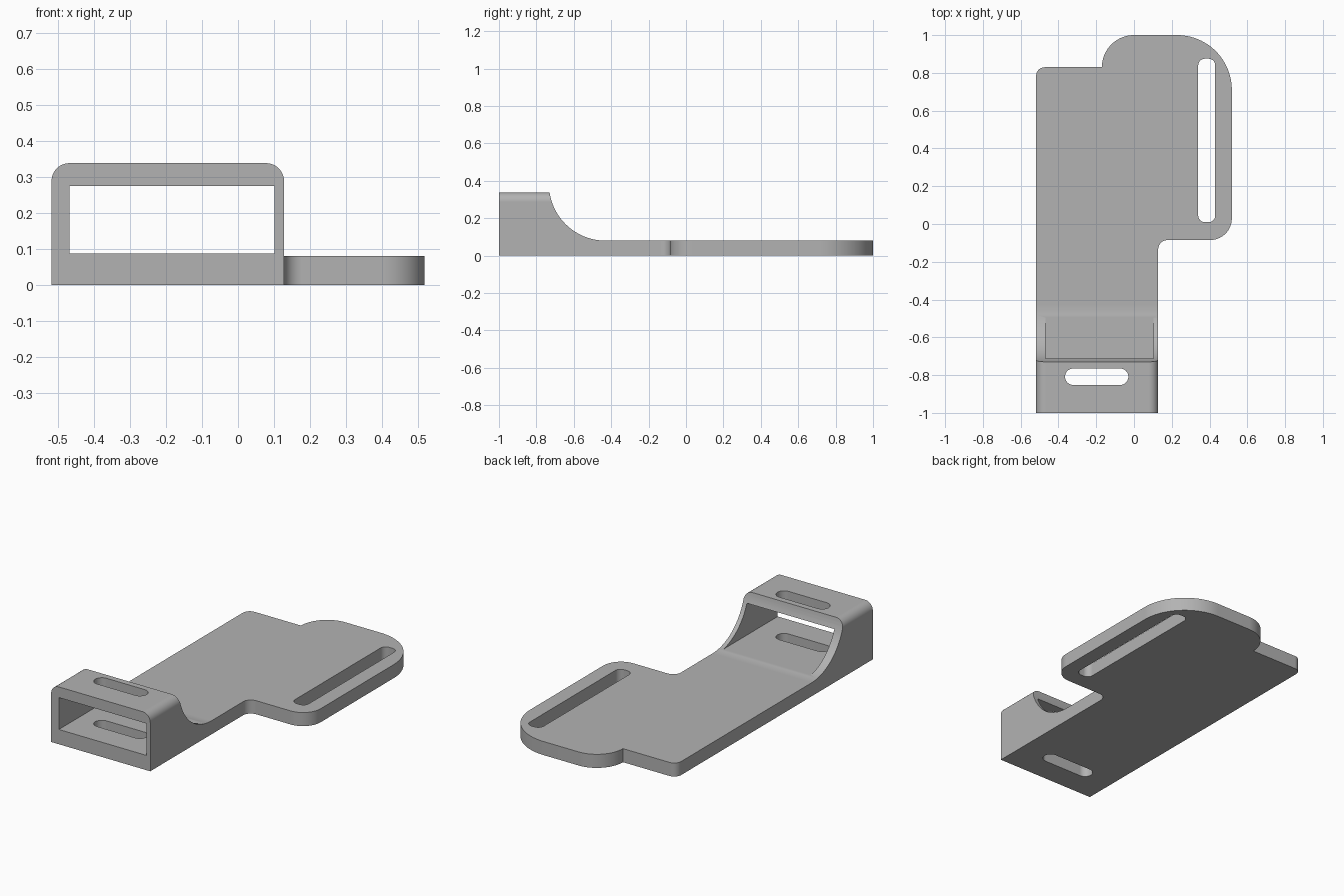
import bpy, bmesh, math

if "Cube" in bpy.data.objects:
    bpy.data.objects.remove(bpy.data.objects["Cube"])

def arc(cx, cy, r, a0, a1, n=14):
    """Points on a circular arc, angles in degrees."""
    return [(cx + r * math.cos(math.radians(a0 + (a1 - a0) * i / n)),
             cy + r * math.sin(math.radians(a0 + (a1 - a0) * i / n))) for i in range(n + 1)]

def rounded_rect(x0, x1, y0, y1, r):
    return (arc(x1 - r, y0 + r, r, -90, 0) + arc(x1 - r, y1 - r, r, 0, 90)[0:]
            + arc(x0 + r, y1 - r, r, 90, 180) + arc(x0 + r, y0 + r, r, 180, 270))

def prism(name, pts, axis, lo, hi):
    """Extrude a 2D profile along the given axis."""
    place = {'X': lambda a, b, t: (t, a, b),
             'Y': lambda a, b, t: (a, t, b),
             'Z': lambda a, b, t: (a, b, t)}[axis]
    bm = bmesh.new()
    bottom = [bm.verts.new(place(a, b, lo)) for a, b in pts]
    top = [bm.verts.new(place(a, b, hi)) for a, b in pts]
    bm.faces.new(bottom)
    bm.faces.new(top)
    n = len(pts)
    for i in range(n):
        j = (i + 1) % n
        bm.faces.new((bottom[i], bottom[j], top[j], top[i]))
    bmesh.ops.remove_doubles(bm, verts=bm.verts, dist=1e-5)
    bmesh.ops.recalc_face_normals(bm, faces=bm.faces)
    me = bpy.data.meshes.new(name)
    bm.to_mesh(me)
    bm.free()
    ob = bpy.data.objects.new(name, me)
    bpy.context.collection.objects.link(ob)
    return ob

def carve(target, tool, operation):
    """Apply a boolean and discard the tool."""
    tool.hide_render = True
    mod = target.modifiers.new(tool.name, 'BOOLEAN')
    mod.operation, mod.solver, mod.object = operation, 'EXACT', tool
    bpy.context.view_layer.objects.active = target
    bpy.ops.object.modifier_apply(modifier=mod.name)
    bpy.data.objects.remove(tool, do_unlink=True)

L, R, BOX_R = -0.518, 0.518, 0.128
PLATE, TOP = 0.08, 0.338

# plan outline: long strip with a rounded side lobe
outline = ([(L, -1), (BOX_R, -1)]
           + arc(BOX_R + 0.05, -0.135, 0.05, 180, 90, 10)
           + arc(R - 0.115, 0.03, 0.115, -90, 0)
           + arc(R - 0.29, 0.71, 0.29, 0, 90, 24)
           + arc(0, 0.83, 0.17, 90, 180, 18)
           + arc(L + 0.045, 0.83 - 0.045, 0.045, 90, 180, 10))
bracket = prism("bracket", outline, 'Z', -0.1, 0.5)

# side profile: tall sleeve sweeping down to the thin plate
side = ([(-1.2, 0), (1.2, 0), (1.2, PLATE)]
        + arc(-0.43, PLATE + 0.303, 0.303, 270, 180, 28)
        + [(-0.733, 0.7), (-1.2, 0.7)])
carve(bracket, prism("side_profile", side, 'X', -0.8, 0.8), 'INTERSECT')

# front profile: rounded upper edges of the sleeve
r = 0.05
front = ([(-0.7, -0.1), (0.7, -0.1), (0.7, TOP - r)]
         + arc(BOX_R - r, TOP - r, r, 0, 90, 12)
         + arc(L + r, TOP - r, r, 90, 180, 12)
         + [(-0.7, TOP - r)])
carve(bracket, prism("front_profile", front, 'Y', -1.3, 1.3), 'INTERSECT')

# rectangular tunnel through the sleeve
tunnel = [(-0.468, 0.087), (0.102, 0.087), (0.102, 0.275), (-0.468, 0.275)]
carve(bracket, prism("tunnel", tunnel, 'Y', -1.3, -0.2), 'DIFFERENCE')

# short slot through sleeve roof and floor, long strap slot in the lobe
carve(bracket, prism("sleeve_slot", rounded_rect(-0.365, -0.03, -0.852, -0.765, 0.0434),
                     'Z', -0.3, 0.8), 'DIFFERENCE')
carve(bracket, prism("strap_slot", rounded_rect(0.34, 0.43, 0.01, 0.875, 0.035),
                     'Z', -0.3, 0.8), 'DIFFERENCE')

# plain grey finish
grey = bpy.data.materials.new("grey")
grey.diffuse_color = (0.45, 0.45, 0.45, 1)
grey.use_nodes = True
grey.node_tree.nodes["Principled BSDF"].inputs["Base Color"].default_value = grey.diffuse_color
bracket.data.materials.clear()
bracket.data.materials.append(grey)
for p in bracket.data.polygons:
    p.material_index = 0

# smooth curves, crisp edges, flat large faces
bpy.ops.object.select_all(action='DESELECT')
bracket.select_set(True)
bpy.context.view_layer.objects.active = bracket
bpy.ops.object.shade_smooth_by_angle(angle=math.radians(30))
wn = bracket.modifiers.new("weighted_normals", 'WEIGHTED_NORMAL')
wn.keep_sharp = True
